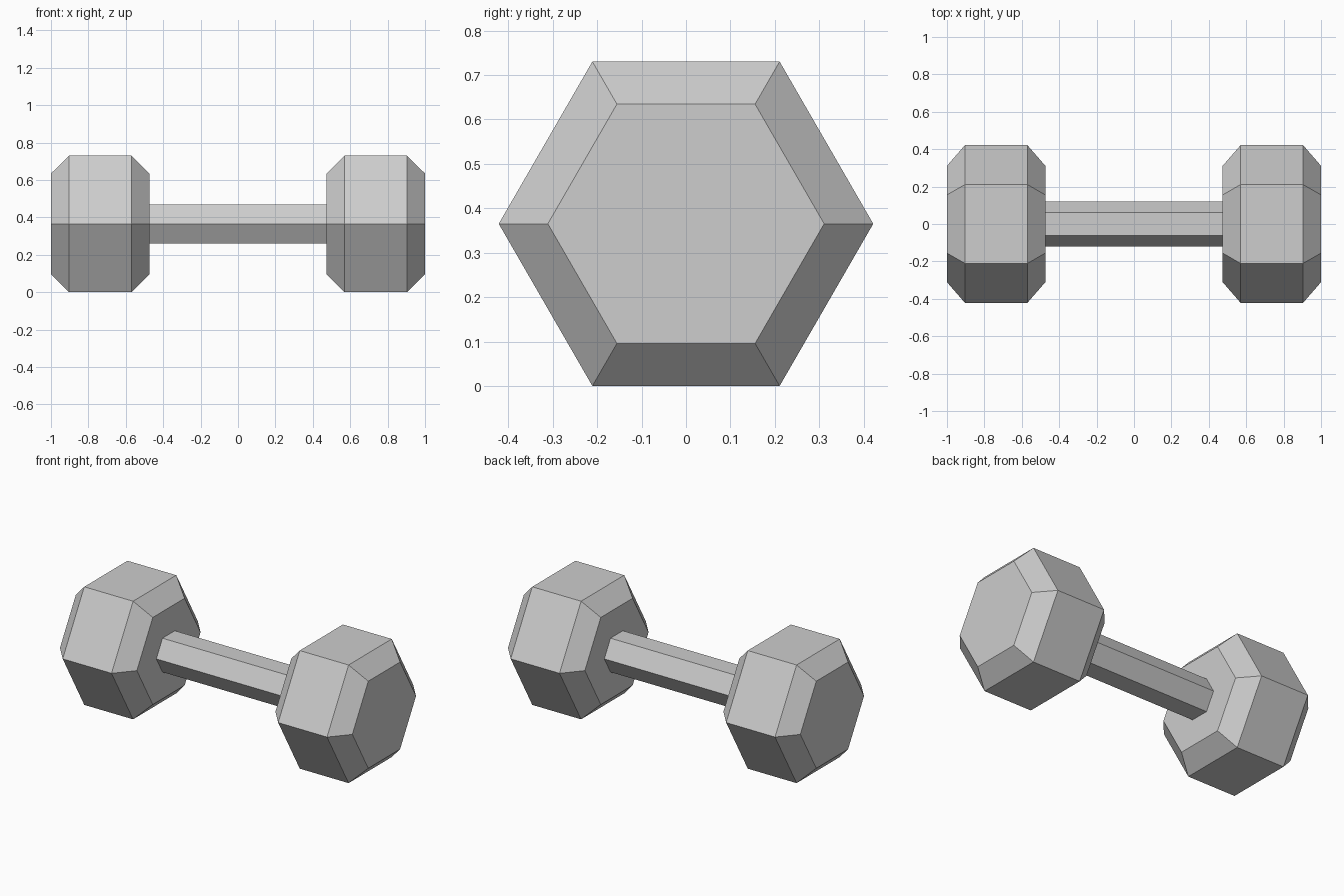
import bpy
import bmesh
from math import cos, sin, pi

cube = bpy.data.objects.get("Cube")
if cube:
    bpy.data.objects.remove(cube, do_unlink=True)

CENTRE_Z = 0.365

steel = bpy.data.materials.new("light_grey")
steel.use_nodes = True
grey = (0.61, 0.61, 0.61, 1)
steel.diffuse_color = grey
steel.node_tree.nodes["Principled BSDF"].inputs["Base Color"].default_value = grey


def hex_solid(name, profile):
    """Closed flat-shaded hexagonal solid along x, from (x, radius) stations."""
    bm = bmesh.new()
    rings = [[bm.verts.new((x, r * cos(i * pi / 3), r * sin(i * pi / 3)))
              for i in range(6)] for x, r in profile]
    for a, b in zip(rings, rings[1:]):
        for i in range(6):
            j = (i + 1) % 6
            bm.faces.new((a[i], a[j], b[j], b[i]))
    bm.faces.new(rings[0])
    bm.faces.new(rings[-1])
    bmesh.ops.recalc_face_normals(bm, faces=bm.faces)
    mesh = bpy.data.meshes.new(name)
    bm.to_mesh(mesh)
    bm.free()
    mesh.materials.append(steel)
    obj = bpy.data.objects.new(name, mesh)
    obj.location.z = CENTRE_Z
    bpy.context.collection.objects.link(obj)


# Chamfered weights, mirrored across x
weight = [(0.474, 0.311), (0.57, 0.4215), (0.904, 0.4215), (1.0, 0.311)]
for side, s in (("left", 1), ("right", -1)):
    hex_solid(side + "_weight", [(s * x, r) for x, r in weight])

# Grip bar, seated slightly into both weights
hex_solid("handle", [(-0.48, 0.121), (0.48, 0.121)])
